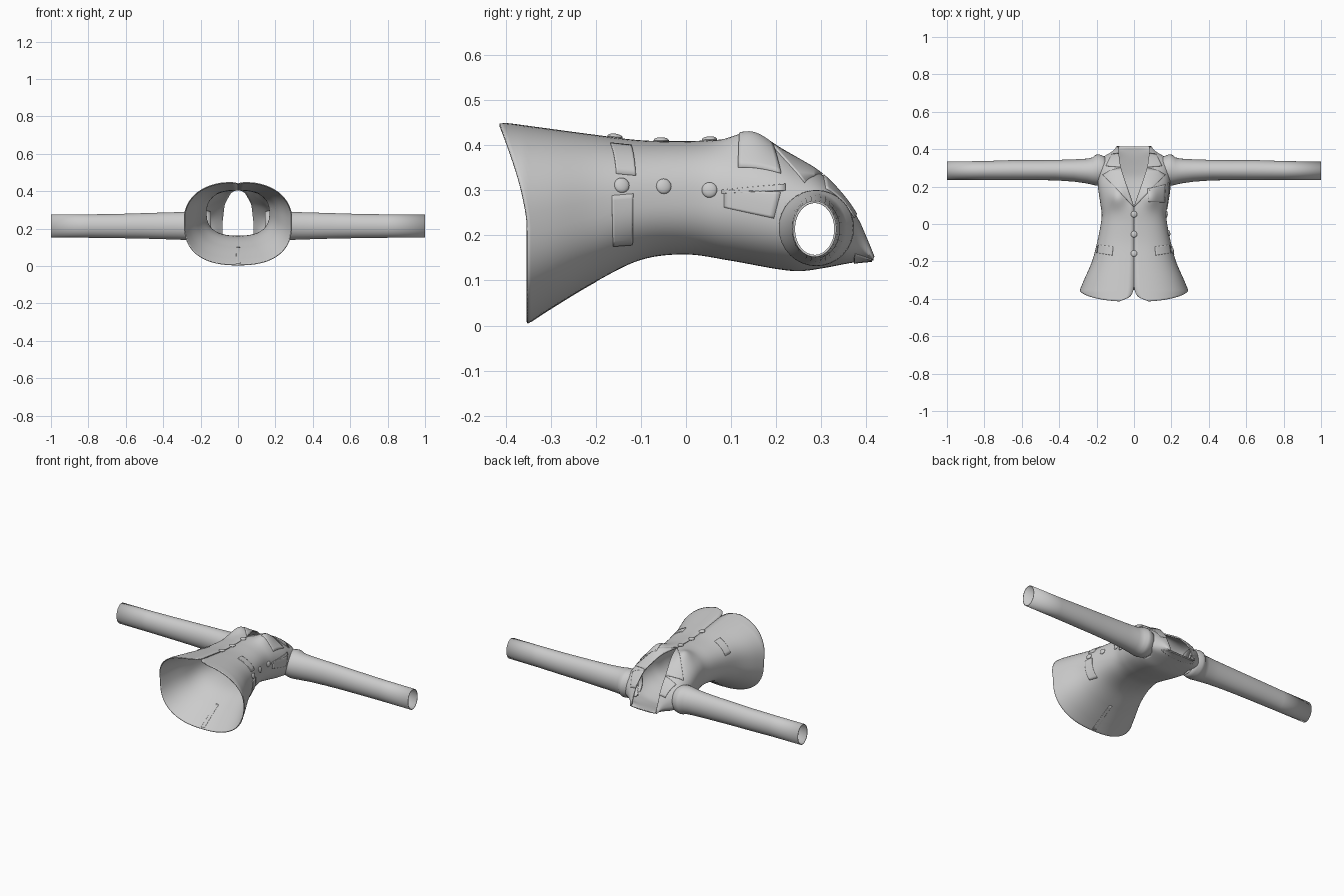
import bpy, bmesh, math
from mathutils import Vector, Matrix

if "Cube" in bpy.data.objects:
    bpy.data.objects.remove(bpy.data.objects["Cube"])

cloth = bpy.data.materials.new("grey cloth")
cloth.diffuse_color = (0.6, 0.6, 0.6, 1)
cloth.use_nodes = True
cloth.node_tree.nodes["Principled BSDF"].inputs["Base Color"].default_value = cloth.diffuse_color
E = 0.82  # roundness of the body cross-section


def curve(pts):
    """Smooth interpolation through (t, value) points."""
    def f(t):
        t = min(max(t, pts[0][0]), pts[-1][0])
        i = 0
        while i < len(pts) - 2 and t > pts[i + 1][0]:
            i += 1

        def slope(k):
            a, b = pts[max(k - 1, 0)], pts[min(k + 1, len(pts) - 1)]
            return (b[1] - a[1]) / (b[0] - a[0])
        (t0, v0), (t1, v1) = pts[i], pts[i + 1]
        d = t1 - t0
        s = (t - t0) / d
        return (v0 * (2*s**3 - 3*s*s + 1) + slope(i) * d * (s**3 - 2*s*s + s)
                + v1 * (3*s*s - 2*s**3) + slope(i + 1) * d * (s**3 - s*s))
    return f


# Body profiles along y: front edge height, back height, half width, half opening
front_z = curve([(-.415, .449), (-.2, .42), (-.1, .408), (0, .406), (.1, .408), (.2, .388),
                 (.25, .364), (.3, .333), (.35, .28), (.38, .235), (.4, .19), (.415, .153)])
back_z = curve([(-.355, .004), (-.3, .04), (-.2, .1), (-.1, .148), (0, .16), (.1, .146),
                (.2, .128), (.25, .123), (.3, .129), (.37, .142), (.415, .147)])
half_w = curve([(-.36, .29), (-.3, .265), (-.2, .222), (-.1, .195), (0, .175), (.05, .17),
                (.1, .176), (.2, .19), (.3, .19), (.34, .183), (.355, .168), (.375, .132),
                (.395, .105), (.415, .09)])
opening = curve([(-.415, .03), (-.4, .015), (-.375, .005), (-.34, .0006), (-.1, .0006),
                 (.085, .0006), (.1, .002), (.2, .037), (.3, .07), (.34, .08), (.415, .083)])


def angle_at_x(x, y):
    return math.asin(min(1, abs(x) / half_w(y)) ** (1 / E))


def section(y):
    zt, zb = front_z(y), back_z(y)
    zm = (zt + zb) / 2
    return zm, (zt - zm) / math.cos(angle_at_x(opening(y), y)) ** E, zm - zb


def surf(a, y):
    """Body surface point; a = 0 at the front centre, pi at the back."""
    zm, ht, hb = section(y)
    c, s = math.cos(a), math.sin(a)
    x = half_w(y) * math.copysign(abs(s) ** E, s)
    z = zm + (ht * c ** E if c > 0 else -hb * (-c) ** E)
    if c > 0:  # bust
        z += .032 * math.exp(-((abs(x) - .09) / .045) ** 2 - ((y - .145) / .055) ** 2)
    return Vector((x, y, z))


def normal(a, y):
    d = .004
    return (surf(a + d, y) - surf(a - d, y)).cross(surf(a, y + d) - surf(a, y - d)).normalized()


def grid_object(name, rows, thickness, closed=False, keep=None):
    bm = bmesh.new()
    vs = [[bm.verts.new(p) for p in r] for r in rows]
    n = len(rows[0])
    for r0, r1 in zip(vs, vs[1:]):
        for i in range(n if closed else n - 1):
            k = (i + 1) % n
            f = bm.faces.new((r0[i], r0[k], r1[k], r1[i]))
            if keep and not keep(f.calc_center_median()):
                bm.faces.remove(f)
    bmesh.ops.delete(bm, geom=[v for v in bm.verts if not v.link_faces], context='VERTS')
    me = bpy.data.meshes.new(name)
    bm.to_mesh(me)
    bm.free()
    return finish(name, me, thickness)


def finish(name, me, thickness=0):
    ob = bpy.data.objects.new(name, me)
    bpy.context.collection.objects.link(ob)
    me.materials.append(cloth)
    if thickness:
        m = ob.modifiers.new("thickness", 'SOLIDIFY')
        m.thickness, m.offset = thickness, 0
    bpy.ops.object.select_all(action='DESELECT')
    ob.select_set(True)
    bpy.context.view_layer.objects.active = ob
    bpy.ops.object.shade_smooth_by_angle(angle=math.radians(40))
    return ob


# Body shell with open front neckline, flared hem and armholes
N, M = 44, 84
rows = []
for j in range(M + 1):
    v = -.415 + .83 * j / M
    a0 = angle_at_x(opening(v), v)
    half = []
    for i in range(N + 1):
        a = a0 + (math.pi - a0) * i / N
        y = v
        if v < -.2:  # slanted hem, lower at the front
            hem = -.352 - .063 * max(0, math.cos(a)) ** 1.2
            if i < 2:  # rounded front corner
                hem += .02 * (1 - i / 2)
            y = -.2 + (-.2 - v) / .215 * (hem + .2)
        half.append(surf(a, y))
    rows.append(half + [Vector((-p.x, p.y, p.z)) for p in half[-2::-1]])
grid_object("jacket_body", rows, .005, keep=lambda c: abs(c.x) < .1 or
            ((c.y - .285) / .066) ** 2 + ((c.z - .215) / .066) ** 2 > 1)

# Sleeves: x, centre y, centre z, half size y, half size z
SLEEVE = [(.145, .287, .216, .069, .073), (.17, .288, .216, .075, .079),
          (.188, .289, .216, .081, .082), (.203, .288, .216, .080, .081),
          (.22, .283, .216, .071, .078), (.25, .283, .215, .064, .075),
          (.32, .286, .215, .057, .071), (.42, .288, .215, .052, .068),
          (.52, .288, .215, .051, .065), (.65, .288, .214, .051, .062),
          (.8, .286, .214, .048, .060), (1, .285, .214, .046, .060)]
for side, name in ((1, "left_sleeve"), (-1, "right_sleeve")):
    rows = [[Vector((side * x, cy + ry * math.cos(t), cz + side * rz * math.sin(t)))
             for t in (2 * math.pi * i / 32 for i in range(32))]
            for x, cy, cz, ry, rz in SLEEVE]
    grid_object(name, rows, .005, closed=True)


def from_top(x, y):
    return math.copysign(angle_at_x(x, y), x)


def from_side(z, y):
    zm, ht, hb = section(y)
    t = (z - zm) / (ht if z > zm else hb)
    return math.acos(math.copysign(min(1, abs(t)) ** (1 / E), t))


def patch(name, corners, where, side=1, lift=.002, n=10):
    """Cloth piece laid on the body, given four corners in one projection."""
    c = [Vector(p) for p in corners]
    rows = []
    for j in range(n + 1):
        row = []
        for i in range(n + 1):
            p = c[0].lerp(c[1], i / n).lerp(c[3].lerp(c[2], i / n), j / n)
            a = where(p.x, p.y)
            q = surf(a, p.y) + normal(a, p.y) * lift
            row.append(Vector((q.x * side, q.y, q.z)))
        rows.append(row if side > 0 else row[::-1])
    return grid_object(name, rows, .007)


# Lapels, collar and hip pocket flaps on both sides
for side, s in ((1, "left_"), (-1, "right_")):
    patch(s + "lapel", [(.002, .09), (.165, .262), (.128, .283), (.07, .3)], from_top, side)
    patch(s + "collar", [(.071, .302), (.148, .308), (.118, .37), (.081, .375)], from_top, side)
    patch(s + "hip_flap", [(.115, -.168), (.195, -.155), (.188, -.112), (.11, -.122)],
          from_top, side)
# Chest pocket, and the extra flaps of the left side
patch("chest_pocket", [(.078, .12), (.16, .115), (.165, .21), (.072, .185)], from_top)
patch("side_chest_flap", [(.3, .085), (.262, .085), (.238, .195), (.295, .21)], from_side)
patch("side_hip_flap", [(.288, -.165), (.178, -.163), (.182, -.12), (.292, -.118)], from_side)
patch("side_lapel", [(.3, .08), (.292, .08), (.298, .22), (.312, .22)], from_side)
# Collar band around the back of the neck, and vent at the back of the hem
back = lambda a, y: a
patch("collar_band", [(2.2, .372), (4.08, .372), (4.08, .412), (2.2, .412)], back, n=24)
patch("back_vent", [(3.12, -.345), (3.16, -.345), (3.16, -.2), (3.12, -.2)], back, lift=0)


def button(name, a, y):
    bm = bmesh.new()
    bmesh.ops.create_uvsphere(bm, u_segments=20, v_segments=10, radius=1)
    rot = normal(a, y).to_track_quat('Z', 'Y').to_matrix().to_4x4()
    place = Matrix.Translation(surf(a, y) + normal(a, y) * .004)
    bmesh.ops.transform(bm, verts=bm.verts, matrix=place @ rot @ Matrix.Diagonal((.017, .017, .007, 1)))
    me = bpy.data.meshes.new(name)
    bm.to_mesh(me)
    bm.free()
    finish(name, me)


# Front buttons, and the row down the left side
for k, (y, ys, z) in enumerate([(.052, .052, .3), (-.055, -.05, .308), (-.158, -.143, .31)]):
    button(f"front_button_{k + 1}", 0, y)
    button(f"side_button_{k + 1}", from_side(z, ys), ys)
